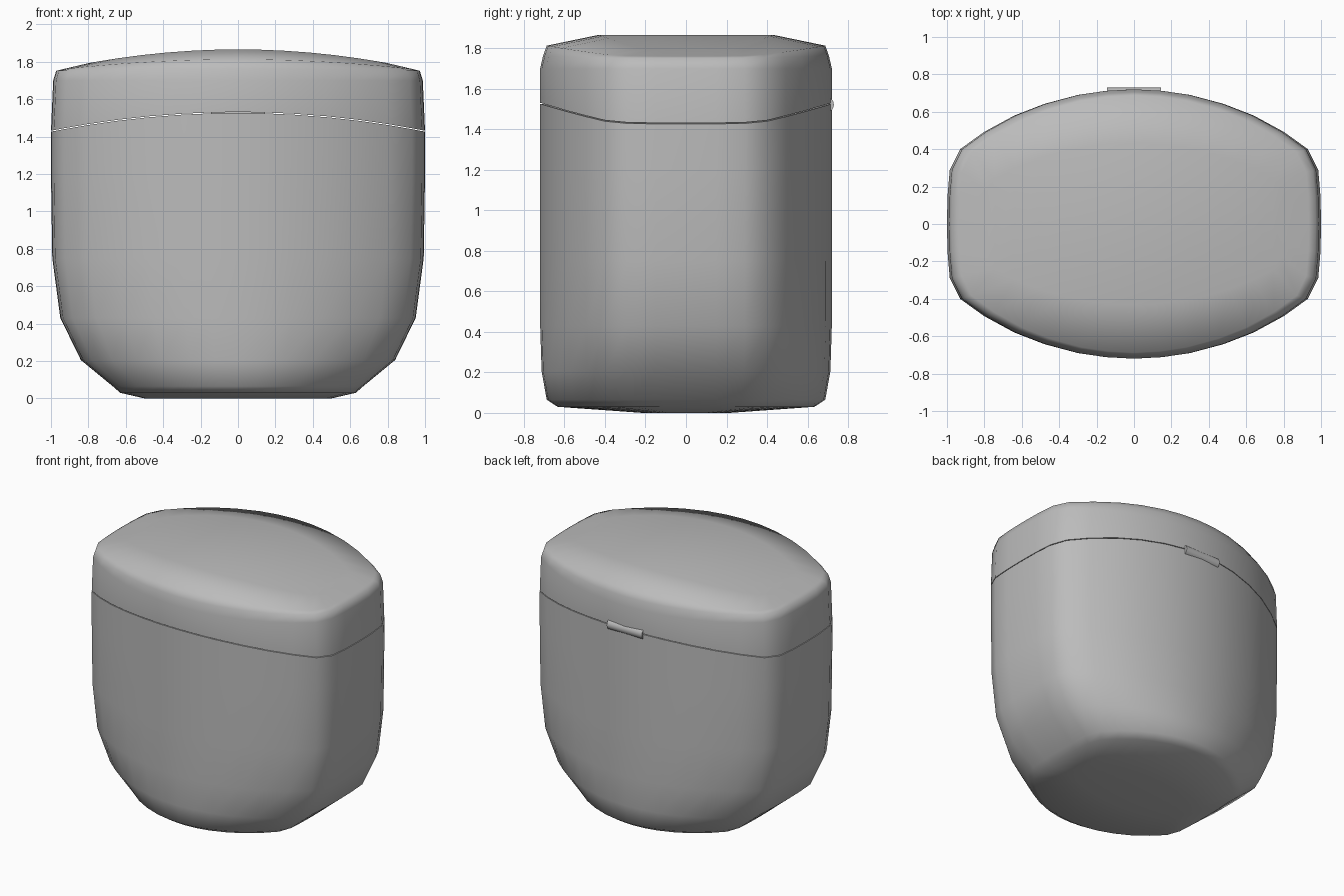
import bpy, bmesh, math

cube = bpy.data.objects.get("Cube")
if cube:
    bpy.data.objects.remove(cube, do_unlink=True)

plastic = bpy.data.materials.new("grey_plastic")
plastic.use_nodes = True
GREY = (0.5, 0.5, 0.5, 1)
plastic.diffuse_color = GREY
plastic.node_tree.nodes["Principled BSDF"].inputs["Base Color"].default_value = GREY

# Quarter of the plan outline, mirrored into a closed loop starting at +x
quarter = [(1, 0), (0.997, 0.15), (0.985, 0.29), (0.93, 0.40), (0.80, 0.493),
           (0.64, 0.58), (0.48, 0.642), (0.30, 0.69), (0.15, 0.712), (0, 0.72)]
half = quarter + [(-x, y) for x, y in quarter[-2::-1]]
outline = half + [(x, -y) for x, y in half[-2:0:-1]]


def finish(obj, angle):
    obj.data.materials.append(plastic)
    bpy.ops.object.select_all(action='DESELECT')
    obj.select_set(True)
    bpy.context.view_layer.objects.active = obj
    bpy.ops.object.shade_smooth_by_angle(angle=math.radians(angle))


def loft(name, rings):
    """Stack scaled outlines; each ring is (height, drop towards the ends, x scale, y scale)."""
    bm = bmesh.new()
    loops = []
    for z, drop, sx, sy in rings:
        loops.append([bm.verts.new((x * sx, y * sy, z - drop * (x * sx) ** 2))
                      for x, y in outline])
    n = len(outline)
    for a, b in zip(loops, loops[1:]):
        for i in range(n):
            j = (i + 1) % n
            bm.faces.new((a[i], a[j], b[j], b[i]))
    # Caps made of strips running front to back
    for loop in (loops[0], loops[-1]):
        for i in range(n // 2):
            strip = [loop[i], loop[i + 1], loop[-i - 1], loop[-i]]
            bm.faces.new(list(dict.fromkeys(strip)))
    bmesh.ops.recalc_face_normals(bm, faces=bm.faces)
    mesh = bpy.data.meshes.new(name)
    bm.to_mesh(mesh)
    bm.free()
    obj = bpy.data.objects.new(name, mesh)
    bpy.context.collection.objects.link(obj)
    finish(obj, 65)


# Body with tapered ends, up to the arched seam
loft("case_body", [
    (0, 0, 0.50, 0.30), (0.03, 0, 0.63, 0.88), (0.065, 0, 0.67, 0.955),
    (0.205, 0, 0.84, 0.99), (0.43, 0, 0.95, 1), (0.75, 0, 0.993, 1),
    (1.2, 0, 1, 1), (1.526, 0.1, 1, 1)])

# Lid with a rounded rim and an arched top
loft("case_lid", [
    (1.531, 0.1, 1, 1), (1.70, 0, 0.988, 1), (1.763, 0.012, 0.972, 0.98),
    (1.813, 0.06, 0.935, 0.955), (1.866, 0.115, 0.80, 0.60)])

# Hinge barrel at the back of the seam
bpy.ops.mesh.primitive_cylinder_add(vertices=20, radius=0.04, depth=0.29,
                                    location=(0, 0.69, 1.522),
                                    rotation=(0, math.pi / 2, 0))
hinge = bpy.context.object
hinge.name = "hinge"
finish(hinge, 40)
